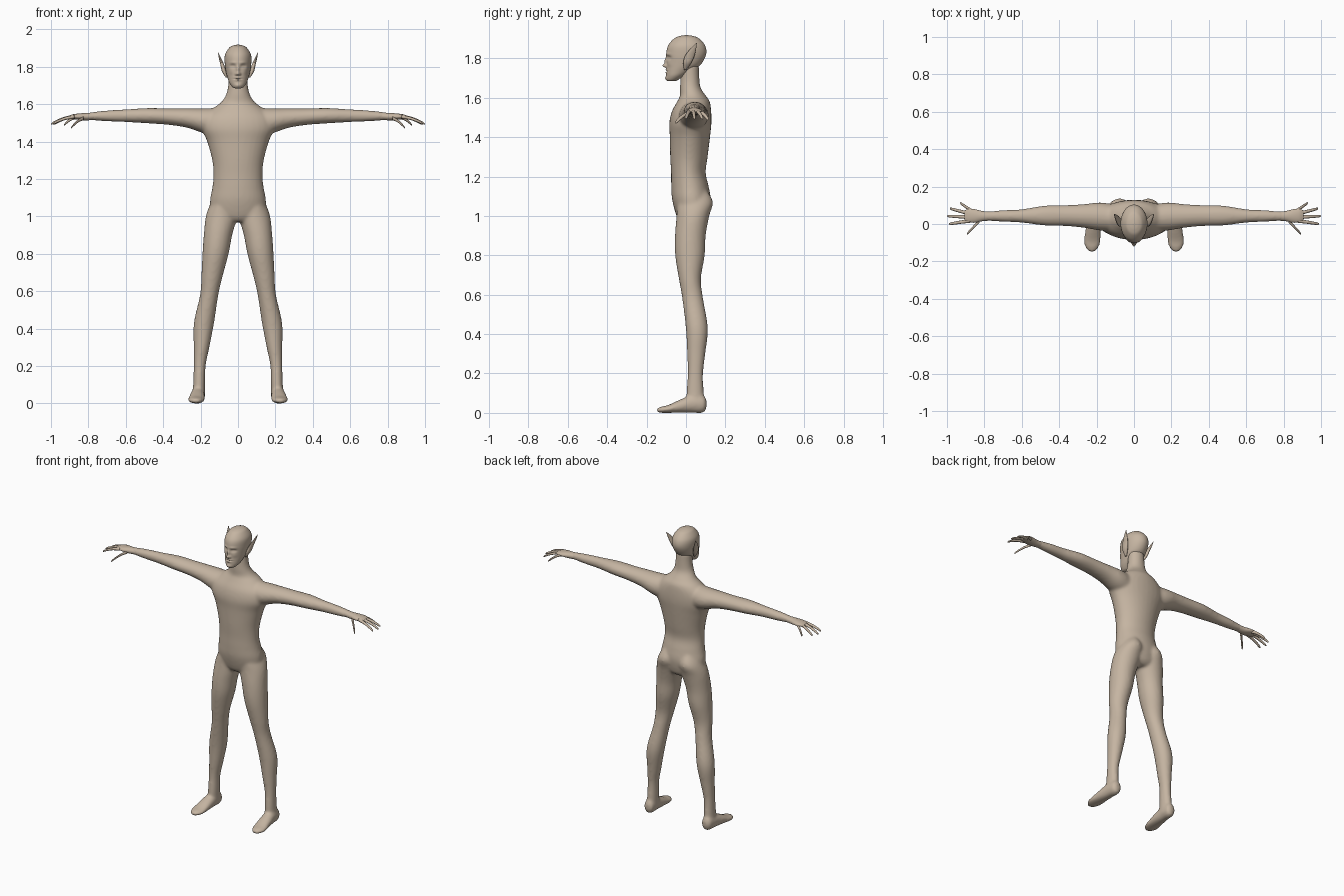
import bpy
import bmesh
import math
from mathutils import Vector

default_cube = bpy.data.objects.get("Cube")
if default_cube:
    bpy.data.objects.remove(default_cube, do_unlink=True)

skin = bpy.data.materials.new("warm_tan_skin")
skin.use_nodes = True
skin_colour = (0.56, 0.46, 0.36, 1)
skin.diffuse_color = skin_colour
shader = skin.node_tree.nodes["Principled BSDF"]
shader.inputs["Base Color"].default_value = skin_colour
shader.inputs["Roughness"].default_value = 0.8


def spline(sections, steps):
    """Interpolate cross-sections smoothly, passing through every one."""
    result = []
    last = len(sections) - 1
    for i in range(last):
        before = sections[max(i - 1, 0)]
        start, end = sections[i], sections[i + 1]
        after = sections[min(i + 2, last)]
        for step in range(steps):
            t = step / steps
            result.append([
                b + t * (c - a + t * (2 * a - 5 * b + 4 * c - d + t * (3 * b - a - 3 * c + d))) / 2
                for a, b, c, d in zip(before, start, end, after)])
    result.append(list(sections[last]))
    return result


def loft(mesh, axis, sections, side=1, segments=32, steps=5):
    """Sections are (position on axis, two centre values, two radii)."""
    along = "xyz".index(axis)
    first, second = [k for k in range(3) if k != along]
    rings = []
    for position, c1, c2, r1, r2 in spline(sections, steps):
        ring = []
        for k in range(segments):
            angle = math.tau * k / segments
            point = Vector()
            point[along] = position
            point[first] = c1 + max(r1, 0.0005) * math.cos(angle)
            point[second] = c2 + max(r2, 0.0005) * math.sin(angle)
            point.x *= side
            ring.append(mesh.verts.new(point))
        rings.append(ring)
    for lower, upper in zip(rings, rings[1:]):
        for k in range(segments):
            n = (k + 1) % segments
            mesh.faces.new((lower[k], lower[n], upper[n], upper[k]))
    mesh.faces.new(rings[0])
    mesh.faces.new(rings[-1])


def make_object(name, mesh):
    bmesh.ops.recalc_face_normals(mesh, faces=mesh.faces[:])
    data = bpy.data.meshes.new(name)
    mesh.to_mesh(data)
    mesh.free()
    data.materials.append(skin)
    data.shade_smooth()
    created = bpy.data.objects.new(name, data)
    bpy.context.scene.collection.objects.link(created)
    return created


# Trunk and neck, from crotch to inside the skull
trunk = [
    (.97, 0, .03, .07, .055), (1.0, 0, .032, .14, .08), (1.08, 0, .028, .15, .098),
    (1.15, 0, .02, .138, .095), (1.22, 0, .012, .131, .088), (1.3, 0, .015, .138, .095),
    (1.4, 0, .02, .165, .102), (1.47, 0, .022, .195, .107), (1.53, 0, .028, .185, .1),
    (1.58, 0, .038, .13, .083), (1.61, 0, .035, .09, .066), (1.65, 0, .022, .064, .053),
    (1.7, 0, .02, .053, .048), (1.77, 0, .02, .05, .045)]
# Leg, from buttock to ankle
leg = [
    (1.13, .07, .045, .04, .06), (1.07, .076, .047, .07, .09), (1.0, .088, .035, .084, .083),
    (.9, .107, .022, .076, .078), (.8, .12, .02, .07, .075), (.68, .139, .02, .057, .056),
    (.58, .154, .034, .049, .053), (.43, .182, .055, .054, .056), (.3, .195, .052, .042, .046),
    (.2, .205, .048, .032, .039), (.1, .208, .046, .032, .044), (.03, .21, .048, .034, .046)]
# Foot, from heel to toe
foot = [
    (.104, .21, .045, .015, .02), (.088, .211, .045, .032, .044), (.03, .214, .045, .037, .045),
    (-.03, .218, .034, .042, .034), (-.09, .223, .02, .045, .02),
    (-.125, .225, .016, .036, .016), (-.15, .225, .013, .014, .01)]
# Arm, from inside the chest to the wrist
arm = [
    (.08, .03, 1.5, .07, .08), (.18, .04, 1.51, .075, .067), (.27, .043, 1.525, .063, .052),
    (.37, .045, 1.533, .056, .044), (.48, .045, 1.538, .053, .041), (.6, .043, 1.538, .036, .034),
    (.7, .043, 1.537, .031, .029), (.8, .042, 1.535, .024, .02)]

body_mesh = bmesh.new()
loft(body_mesh, "z", trunk)
for side in (1, -1):
    loft(body_mesh, "z", leg, side)
    loft(body_mesh, "y", foot, side)
    loft(body_mesh, "x", arm, side)
body = make_object("body", body_mesh)

# Fuse the trunk and limbs into one soft skin
fuse = body.modifiers.new("fuse", "REMESH")
fuse.mode = "VOXEL"
fuse.voxel_size = 0.008
fuse.use_smooth_shade = True
soften = body.modifiers.new("soften", "SMOOTH")
soften.factor = 0.5
soften.iterations = 10

# Head, from chin to crown
skull = [
    (1.684, 0, -.074, .014, .016), (1.69, 0, -.068, .028, .03), (1.71, 0, -.053, .044, .047),
    (1.735, 0, -.034, .054, .066), (1.77, 0, -.011, .064, .087), (1.82, 0, .001, .071, .101),
    (1.865, 0, .003, .069, .094), (1.9, 0, .003, .048, .064), (1.913, 0, .003, .028, .036),
    (1.918, 0, .003, .004, .005)]
head_mesh = bmesh.new()
loft(head_mesh, "z", skull, segments=112, steps=9)

# Facial relief: x, z, push along y, width, height
nose_tip = (0, 1.763, -.02, .011, .009)
nose_bridge = (0, 1.785, -.011, .008, .017)
upper_lip = (0, 1.742, -.005, .018, .004)
lower_lip = (0, 1.728, -.005, .015, .004)
mouth_line = (0, 1.735, .006, .02, .003)
chin = (0, 1.7, -.006, .018, .01)
features = [nose_tip, nose_bridge, upper_lip, lower_lip, mouth_line, chin]
for side in (1, -1):
    eye_socket = (side * .028, 1.803, .012, .015, .009)
    eyeball = (side * .028, 1.801, -.005, .008, .004)
    brow = (side * .026, 1.822, -.004, .018, .006)
    cheek = (side * .036, 1.772, -.003, .014, .014)
    nostril = (side * .01, 1.759, -.006, .006, .006)
    features += [eye_socket, eyeball, brow, cheek, nostril]
for vert in head_mesh.verts:
    if vert.co.y < -.02:
        x, z = vert.co.x, vert.co.z
        vert.co.y += sum(push * math.exp(-((x - fx) / width) ** 2 - ((z - fz) / height) ** 2)
                         for fx, fz, push, width, height in features)
make_object("head", head_mesh)

# Pointed ear, from lobe to tip
ear = [
    (1.742, .06, -.004, .005, .006), (1.775, .074, .006, .012, .02),
    (1.81, .084, .018, .01, .024), (1.845, .096, .035, .006, .016),
    (1.878, .107, .053, .001, .002)]
# Palm, from wrist to knuckles
palm = [
    (.76, .042, 1.536, .023, .019), (.81, .042, 1.533, .027, .02),
    (.85, .043, 1.533, .036, .017), (.885, .045, 1.533, .036, .012),
    (.905, .045, 1.53, .027, .007)]
# Digits as knuckle and tip points
digits = {
    "thumb": (Vector((.825, .018, 1.525)), Vector((.893, -.053, 1.472))),
    "index": (Vector((.875, .018, 1.532)), Vector((.99, 0, 1.494))),
    "middle": (Vector((.88, .036, 1.533)), Vector((1, .043, 1.493))),
    "ring": (Vector((.88, .055, 1.532)), Vector((.985, .083, 1.493))),
    "little": (Vector((.865, .068, 1.53)), Vector((.93, .113, 1.488)))}

for label, side in (("left", 1), ("right", -1)):
    ear_mesh = bmesh.new()
    loft(ear_mesh, "z", ear, side)
    make_object(label + "_ear", ear_mesh)

    hand_mesh = bmesh.new()
    loft(hand_mesh, "x", palm, side)
    for knuckle, tip in digits.values():
        finger = []
        for t, radius in ((0, .011), (.4, .009), (.75, .008), (.95, .006), (1, .001)):
            centre = knuckle.lerp(tip, t)
            centre.z += .03 * t * (1 - t)
            finger.append((*centre, radius, radius * .9))
        loft(hand_mesh, "x", finger, side, segments=12, steps=3)
    make_object(label + "_hand", hand_mesh)
